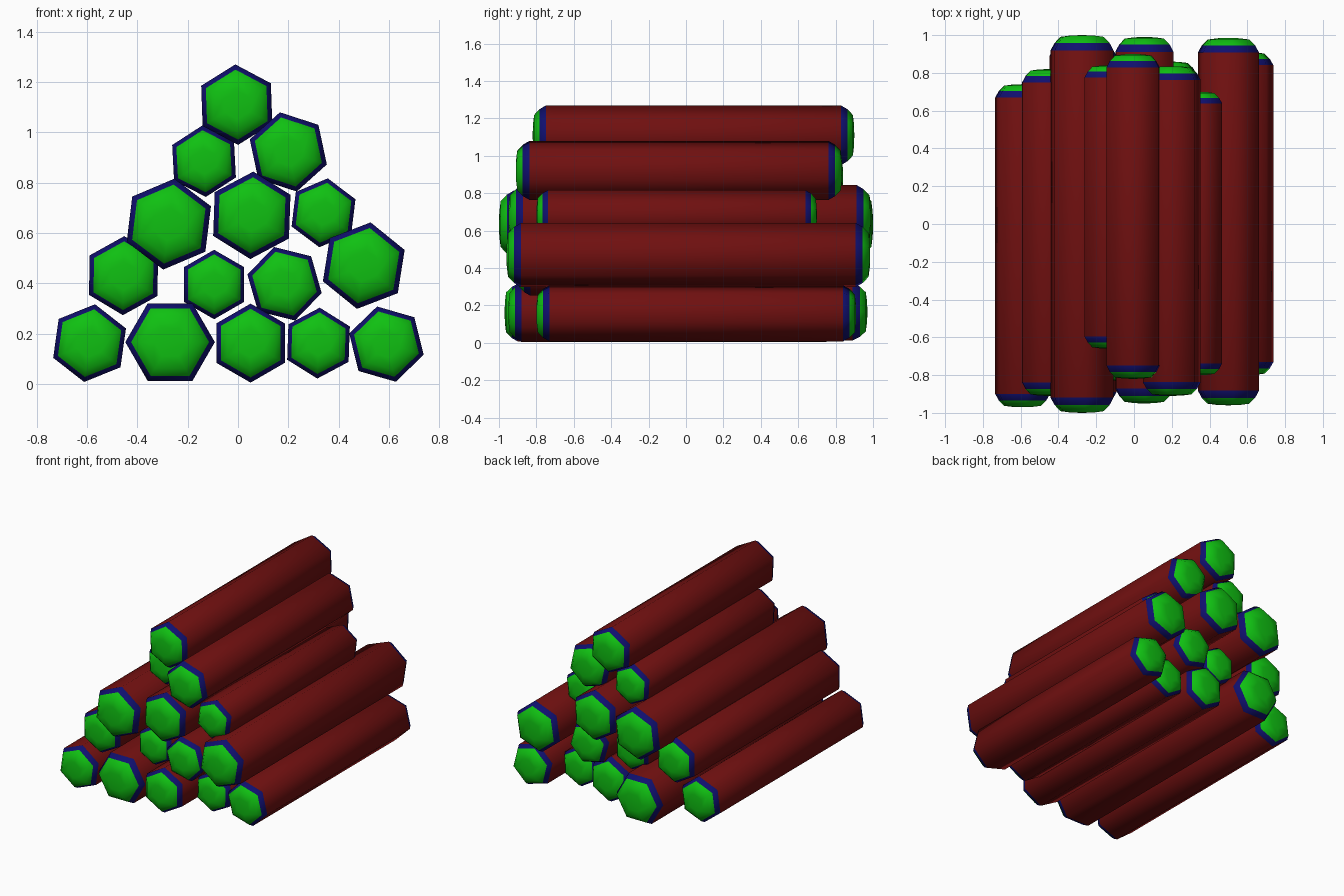
import bpy, bmesh, math

if "Cube" in bpy.data.objects:
    bpy.data.objects.remove(bpy.data.objects["Cube"])

def material(name, rgb):
    m = bpy.data.materials.new(name)
    m.diffuse_color = (*rgb, 1.0)
    m.use_nodes = True
    m.node_tree.nodes["Principled BSDF"].inputs["Base Color"].default_value = m.diffuse_color
    return m

MATS = [material("dark red bark", (0.16, 0.005, 0.005)),
        material("navy rim", (0.005, 0.005, 0.16)),
        material("green cut end", (0.005, 0.53, 0.006))]

# Each log: x, z, corner radius, twist in degrees, front y, back y
LOGS = [
    # bottom row
    (-0.59, 0.162, 0.156, 22, -0.97, 0.74),
    (-0.27, 0.166, 0.178, 0, -0.97, 0.97),
    (0.05, 0.162, 0.157, 30, -0.95, 0.82),
    (0.32, 0.162, 0.141, 28, -0.78, 0.76),
    (0.59, 0.158, 0.154, -16, -0.80, 0.91),
    # second row
    (-0.455, 0.43, 0.157, 29, -0.91, 0.82),
    (-0.095, 0.395, 0.138, 30, -0.83, 0.78),
    (0.185, 0.398, 0.152, -14, -0.90, 0.86),
    (0.50, 0.47, 0.174, 21, -0.96, 0.985),
    # third row
    (-0.275, 0.635, 0.182, 23, -1.0, 1.0),
    (0.055, 0.67, 0.174, 28, -0.95, 0.99),
    (0.34, 0.68, 0.138, 23, -0.80, 0.70),
    # fourth row and top
    (-0.135, 0.885, 0.142, 33, -0.66, 0.84),
    (0.20, 0.922, 0.161, -18, -0.91, 0.835),
    (-0.005, 1.11, 0.16, 32, -0.82, 0.90),
]

# Rounded end: (radius factor, distance from the tip in radii)
END = [(1.0, 0.45), (0.87, 0.23), (0.68, 0.05), (0.36, 0.01)]

def make_log(i, x, z, r, twist, y0, y1):
    bm = bmesh.new()
    profile = [(f, y0 + d * r) for f, d in END] [::-1]
    profile += [(f, y1 - d * r) for f, d in END]
    rings = []
    for f, y in profile:
        ring = []
        for k in range(6):
            a = math.radians(twist + 60 * k)
            ring.append(bm.verts.new((x + f * r * math.cos(a), y, z + f * r * math.sin(a))))
        rings.append(ring)
    # green, green, navy, red body, navy, green, green
    for j, mat in enumerate([2, 2, 1, 0, 1, 2, 2]):
        for k in range(6):
            n = (k + 1) % 6
            face = bm.faces.new((rings[j][k], rings[j][n], rings[j + 1][n], rings[j + 1][k]))
            face.material_index = mat
    # closing fans at both tips
    for ring, y in ((rings[0], y0), (rings[-1], y1)):
        tip = bm.verts.new((x, y, z))
        for k in range(6):
            bm.faces.new((ring[k], ring[(k + 1) % 6], tip)).material_index = 2
    bmesh.ops.recalc_face_normals(bm, faces=bm.faces)
    me = bpy.data.meshes.new(f"log_{i}")
    bm.to_mesh(me)
    bm.free()
    for m in MATS:
        me.materials.append(m)
    ob = bpy.data.objects.new(f"log_{i}", me)
    bpy.context.collection.objects.link(ob)
    bpy.ops.object.select_all(action='DESELECT')
    ob.select_set(True)
    bpy.context.view_layer.objects.active = ob
    bpy.ops.object.shade_smooth_by_angle(angle=math.radians(65))

for i, log in enumerate(LOGS, 1):
    make_log(i, *log)
